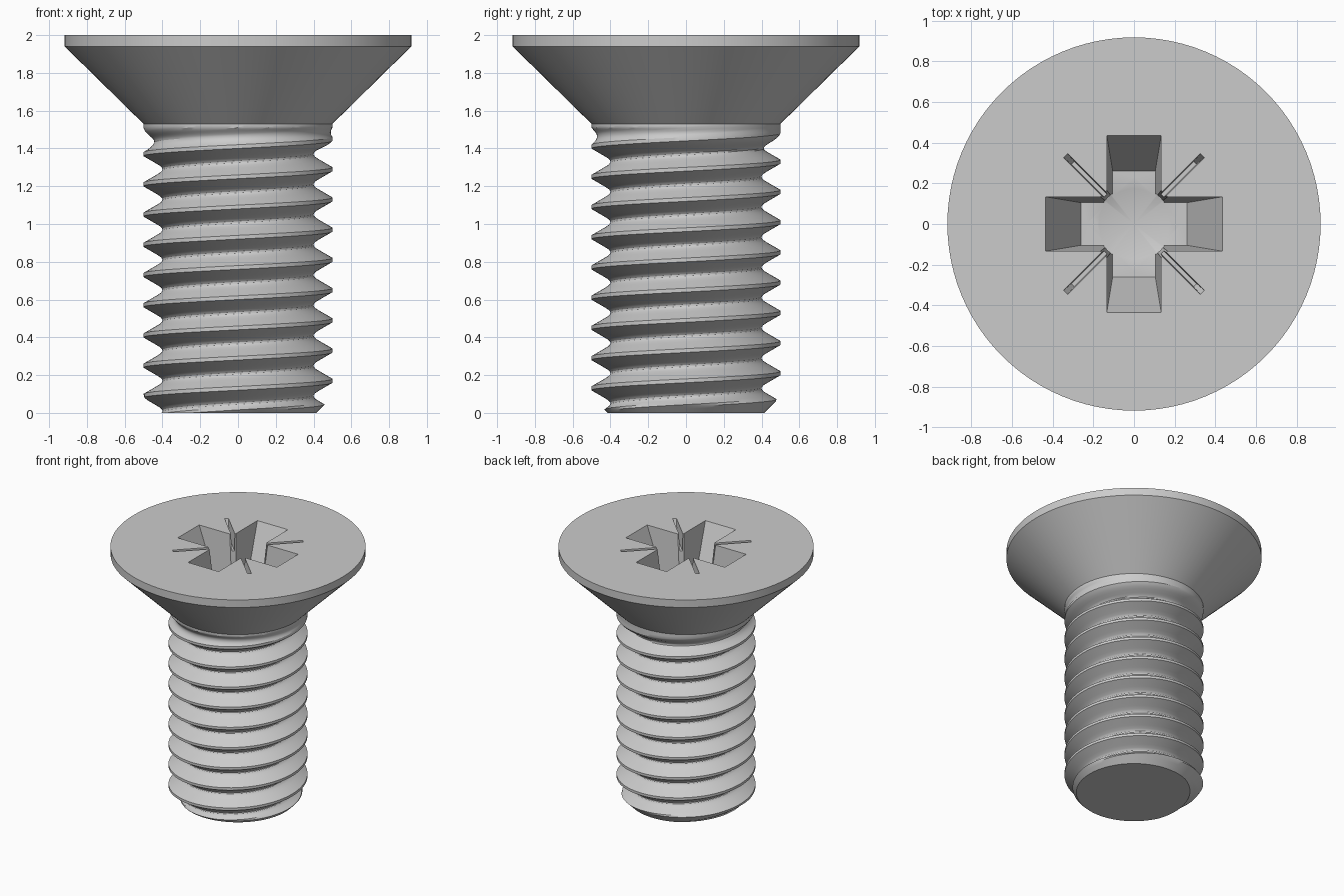
import bpy, bmesh, math
from mathutils import Matrix

if "Cube" in bpy.data.objects:
    bpy.data.objects.remove(bpy.data.objects["Cube"])

N = 96                   # sides
PITCH = 0.16
Z_TOP = 1.53             # shank meets head
CREST0 = 0.17            # crest height at +x
R_OUT, DEPTH = 0.5, 0.1
# height offsets from crest across one thread turn
OFFS = [-0.068, -0.06, -0.046, -0.034, -0.022, -0.01,
        0.01, 0.022, 0.034, 0.046, 0.06, 0.068, 0.076, 0.084]


def thread_radius(theta, z):
    """Shank radius: V thread with rounded root, run-out at top, chamfer at bottom."""
    u = (z - CREST0 - PITCH * theta / math.tau) / PITCH
    d = abs(u - round(u)) * PITCH
    cut = max(0.0, d - 0.01) * 1.73
    if d > 0.058:
        cut = 0.083 + 0.017 * math.sin(min(1, (d - 0.058) / 0.022) * math.pi / 2)
    fade = min(1.0, max(0.0, (1.51 - z) / 0.12))
    return min(R_OUT - min(cut, DEPTH) * fade, 0.415 + z)


# Threaded shank as a helical grid, clipped to its ends
bm = bmesh.new()
rows = []
for turn in range(-4, 12):
    for o in OFFS:
        row = []
        for i in range(N):
            t = math.tau * i / N
            z = CREST0 + PITCH * (turn + i / N) + o
            z = min(Z_TOP, max(0.0, z))
            r = thread_radius(t, z)
            row.append(bm.verts.new((r * math.cos(t), r * math.sin(t), z)))
        rows.append(row)
P = len(OFFS)
for j in range(len(rows) - 1):
    for i in range(N):
        k = j if i < N - 1 else j + P
        if k + 1 < len(rows):
            n = (i + 1) % N
            bm.faces.new((rows[j][i], rows[k][n], rows[k + 1][n], rows[j + 1][i]))
bmesh.ops.remove_doubles(bm, verts=bm.verts, dist=1e-5)
loose = [v for v in bm.verts if not v.link_faces]
bmesh.ops.delete(bm, geom=loose, context='VERTS')

# Countersunk head grown from the top rim
rim = [e for e in bm.edges if e.is_boundary and all(v.co.z > Z_TOP - 1e-4 for v in e.verts)]
for r, z in ((0.918, 1.94), (0.918, 2.0)):
    ext = bmesh.ops.extrude_edge_only(bm, edges=rim)['geom']
    rim = [g for g in ext if isinstance(g, bmesh.types.BMEdge)]
    for v in (g for g in ext if isinstance(g, bmesh.types.BMVert)):
        s = r / math.hypot(v.co.x, v.co.y)
        v.co = (v.co.x * s, v.co.y * s, z)
bmesh.ops.holes_fill(bm, edges=[e for e in bm.edges if e.is_boundary], sides=0)
bmesh.ops.recalc_face_normals(bm, faces=bm.faces)
me = bpy.data.meshes.new("countersunk_screw")
bm.to_mesh(me)
bm.free()
screw = bpy.data.objects.new("countersunk_screw", me)
bpy.context.collection.objects.link(screw)


def tapered_box(name, top, bottom, depth, angle):
    """Cutter whose walls slope from the top half-sizes to the bottom ones."""
    b = bmesh.new()
    bmesh.ops.create_cube(b, size=2)
    e = 0.05                      # continue the slope above the head face
    for v in b.verts:
        up = v.co.z > 0
        size = [t + (t - q) * e / depth for t, q in zip(top, bottom)] if up else bottom
        v.co = (v.co.x * size[0], v.co.y * size[1], 2 + e if up else 2 - depth)
    b.transform(Matrix.Rotation(math.radians(angle), 4, 'Z'))
    return cutter(name, b)


def cutter(name, b):
    m = bpy.data.meshes.new(name)
    b.to_mesh(m)
    b.free()
    o = bpy.data.objects.new(name, m)
    o.hide_render = True
    bpy.context.collection.objects.link(o)
    return o


# Drive recess: cross wings, rotated core, thin diagonal slots, drilled cone floor
cutters = []
for a in (0, 90):
    cutters.append(tapered_box("wing_cutter", (0.435, 0.134), (0.26, 0.105), 0.42, a))
    cutters.append(tapered_box("slot_cutter", (0.475, 0.014), (0.425, 0.01), 0.13, a + 45))
cutters.append(tapered_box("core_cutter", (0.212, 0.212), (0.165, 0.165), 0.42, 45))
b = bmesh.new()
bmesh.ops.create_cone(b, cap_ends=True, segments=64, radius1=0.0, radius2=0.183, depth=0.07,
                      matrix=Matrix.Translation((0, 0, 1.549)))
top = [f for f in b.faces if f.normal.z > 0.99]
ext = bmesh.ops.extrude_face_region(b, geom=top)['geom']
bmesh.ops.delete(b, geom=top, context='FACES_ONLY')
for v in (g for g in ext if isinstance(g, bmesh.types.BMVert)):
    v.co.z = 2.03
bmesh.ops.remove_doubles(b, verts=b.verts, dist=1e-5)
bmesh.ops.recalc_face_normals(b, faces=b.faces)
cutters.append(cutter("drill_cutter", b))

bpy.context.view_layer.objects.active = screw
screw.select_set(True)
for c in cutters:
    mod = screw.modifiers.new("recess", 'BOOLEAN')
    mod.operation, mod.solver, mod.object = 'DIFFERENCE', 'EXACT', c
    bpy.ops.object.modifier_apply(modifier=mod.name)
    bpy.data.objects.remove(c)
bpy.ops.object.shade_smooth_by_angle(angle=math.radians(30))
